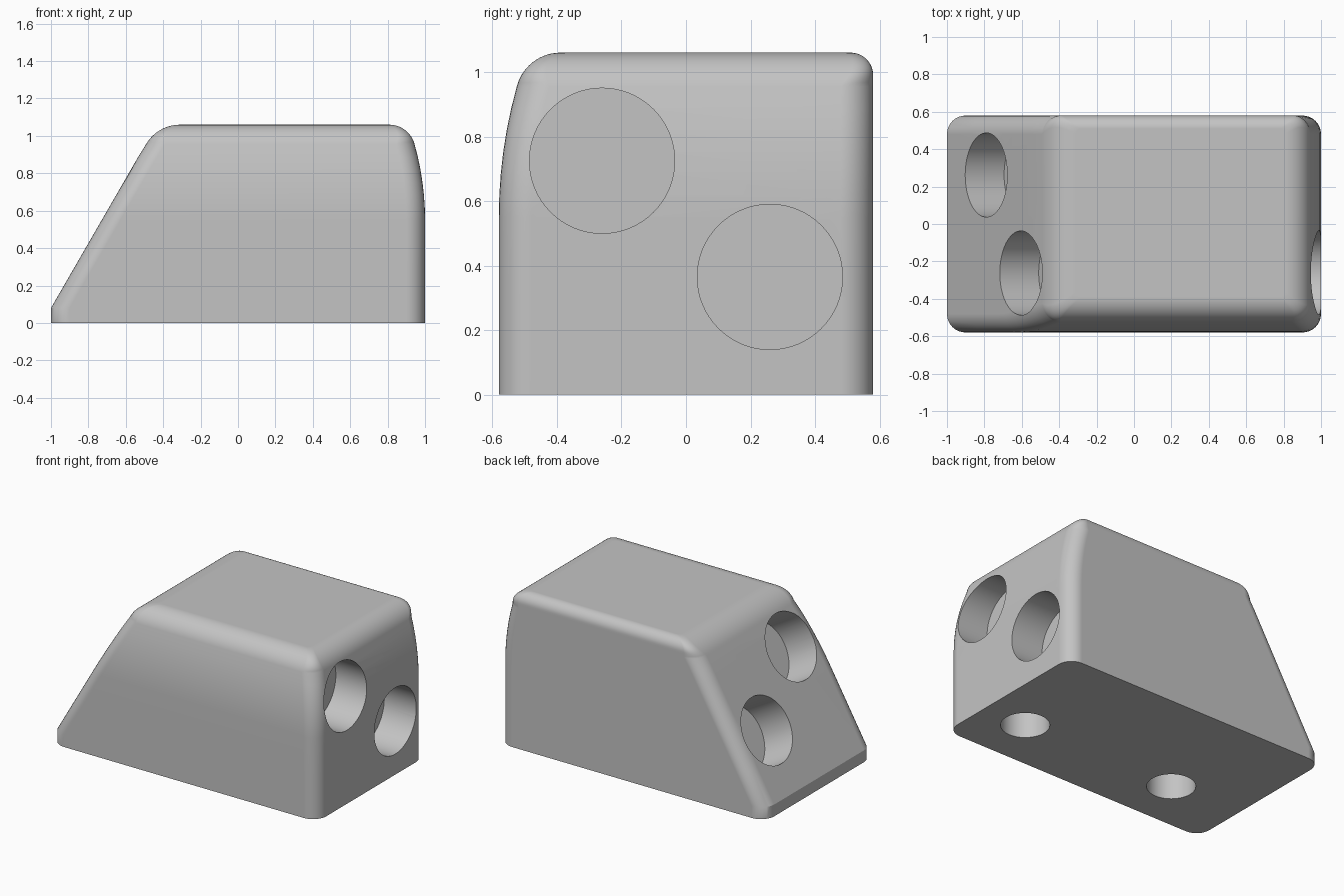
import bpy
import bmesh
from math import sin, cos, pi, sqrt, radians
from mathutils import Vector

if "Cube" in bpy.data.objects:
    bpy.data.objects.remove(bpy.data.objects["Cube"], do_unlink=True)

grey = bpy.data.materials.new("plain grey")
grey.use_nodes = True
grey.diffuse_color = (0.55, 0.55, 0.55, 1)
grey.node_tree.nodes["Principled BSDF"].inputs["Base Color"].default_value = grey.diffuse_color

TOP = 1.06
HALF_Y = 0.58


def fillet(z, r):
    """Inset of a rounded top edge of radius r at height z."""
    rise = max(0, z - (TOP - r))
    return r - sqrt(max(0, r * r - rise * rise))


def slope_x(z):
    """Sixty degree slope that rolls over into the top."""
    if z < 0.955:
        return -1 + max(0, z - 0.08) / sqrt(3)
    return -0.52 + fillet(z, 0.21)


def bowed(z):
    """Inset of the faces that lean inward before the rounded edge."""
    lean = min(max(0, z - 0.55), 0.41)
    inset = 1.5 - sqrt(1.5 ** 2 - lean ** 2)
    if z > 0.96:
        inset += fillet(z, 0.14) - fillet(0.96, 0.14)
    return inset


def ring(z):
    """Rounded rectangle cross-section at height z."""
    x0, x1 = slope_x(z), 1 - bowed(z)
    y0, y1 = -HALF_Y + bowed(z), HALF_Y - fillet(z, 0.07)
    r = 0.1 - 0.07 * max(0, z - 0.955) / 0.105
    corners = [(x1 - r, y1 - r), (x0 + r, y1 - r), (x0 + r, y0 + r), (x1 - r, y0 + r)]
    points = []
    for i, (cx, cy) in enumerate(corners):
        for k in range(9):
            a = (i + k / 8) * pi / 2
            points.append((cx + r * cos(a), cy + r * sin(a), z))
    return points


# Body lofted through its cross-sections
levels = [0, 0.08, 0.3] + [0.55 + 0.0675 * i for i in range(6)]
levels += [0.955 + 0.105 * sin(i / 14 * pi / 2) for i in range(15)]
bm = bmesh.new()
rings = [[bm.verts.new(p) for p in ring(z)] for z in levels]
for low, high in zip(rings, rings[1:]):
    for i in range(len(low)):
        j = (i + 1) % len(low)
        bm.faces.new((low[i], low[j], high[j], high[i]))
bm.faces.new(rings[0][::-1])
bm.faces.new(rings[-1])
mesh = bpy.data.meshes.new("block_body")
bm.to_mesh(mesh)
bm.free()
body = bpy.data.objects.new("block_body", mesh)
bpy.context.collection.objects.link(body)
mesh.materials.append(grey)


def drill(name, centre, outward, radius, depth):
    """Blind round hole going in from a surface point."""
    out = Vector(outward).normalized()
    over = 0.15
    bpy.ops.mesh.primitive_cylinder_add(
        vertices=64, radius=radius, depth=depth + over,
        location=Vector(centre) + out * (over - depth) / 2,
        rotation=out.to_track_quat('Z', 'Y').to_euler())
    cutter = bpy.context.object
    cutter.name = name
    cutter.hide_render = True
    cutter.data.materials.append(grey)
    mod = body.modifiers.new(name, 'BOOLEAN')
    mod.operation = 'DIFFERENCE'
    mod.solver = 'EXACT'
    mod.object = cutter
    bpy.context.view_layer.objects.active = body
    bpy.ops.object.modifier_apply(modifier=name)
    bpy.data.objects.remove(cutter, do_unlink=True)


# Paired holes in the upright end, the slope and the base
for y, z in ((-0.26, 0.725), (0.26, 0.365)):
    drill("end_hole", (1, y, z), (1, 0, 0), 0.225, 0.24)
for x, y in ((-0.79, 0.262), (-0.605, -0.262)):
    z = 0.08 + (x + 1) * sqrt(3)
    drill("slope_hole", (x, y, z), (-sqrt(3), 0, 1), 0.225, 0.24)
for x in (0.68, -0.48):
    drill("base_hole", (x, -0.22, 0), (0, 0, -1), 0.15, 0.24)

# Smooth rounded edges with clean flats
bpy.ops.object.select_all(action='DESELECT')
body.select_set(True)
bpy.context.view_layer.objects.active = body
bpy.ops.object.shade_smooth_by_angle(angle=radians(25))
weighted = body.modifiers.new("clean_flats", 'WEIGHTED_NORMAL')
weighted.keep_sharp = True
